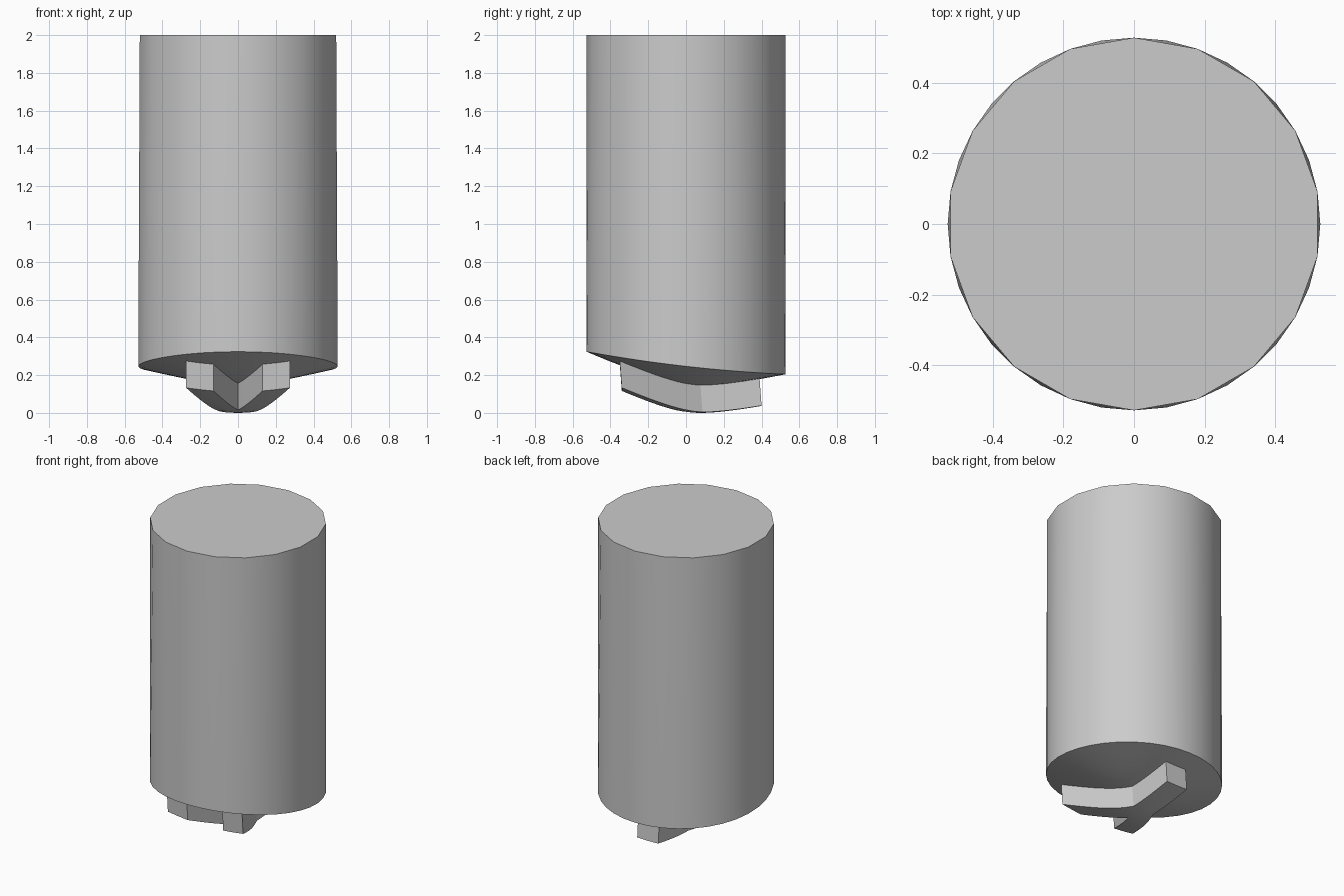
import bpy, bmesh, math
from mathutils import Vector

if "Cube" in bpy.data.objects:
    bpy.data.objects.remove(bpy.data.objects["Cube"])

R = 0.528           # body radius
TOP_N, RIM_N = 18, 36


def nose_z(x, y):
    """Height of the tilted, rounded-cone end surface."""
    g = math.sqrt(x * x + y * y + 0.02)
    return 0.247 - 0.25 * (0.5485 - g) - 0.1135 * y + 0.018 * (y / 0.53) ** 2


def finish(bm, name, smooth_angle):
    bmesh.ops.remove_doubles(bm, verts=bm.verts, dist=1e-5)
    bmesh.ops.recalc_face_normals(bm, faces=bm.faces)
    mesh = bpy.data.meshes.new(name)
    bm.to_mesh(mesh)
    bm.free()
    obj = bpy.data.objects.new(name, mesh)
    bpy.context.collection.objects.link(obj)
    bpy.ops.object.select_all(action='DESELECT')
    obj.select_set(True)
    bpy.context.view_layer.objects.active = obj
    bpy.ops.object.shade_smooth_by_angle(angle=math.radians(smooth_angle))
    return obj


def ring(n, r):
    return [(r * math.cos(math.pi / 2 + 2 * math.pi * i / n),
             r * math.sin(math.pi / 2 + 2 * math.pi * i / n)) for i in range(n)]


# Cylindrical shaft: 18-sided top, finer rim, rounded-cone underside
bm = bmesh.new()
top = [bm.verts.new((x, y, 2.0)) for x, y in ring(TOP_N, R)]
bm.faces.new(top)
rings = [[bm.verts.new((x, y, nose_z(x, y))) for x, y in ring(RIM_N, R * f)]
         for f in (1, 0.8, 0.6, 0.42, 0.26, 0.12)]
rim = rings[0]
for i in range(TOP_N):
    a, b = top[i], top[(i + 1) % TOP_N]
    p, q, r = rim[2 * i], rim[2 * i + 1], rim[(2 * i + 2) % RIM_N]
    bm.faces.new((a, p, q))
    bm.faces.new((a, q, b))
    bm.faces.new((b, q, r))
for outer, inner in zip(rings, rings[1:]):
    for i in range(RIM_N):
        j = (i + 1) % RIM_N
        bm.faces.new((outer[i], outer[j], inner[j], inner[i]))
tip = bm.verts.new((0, 0, nose_z(0, 0)))
for i in range(RIM_N):
    bm.faces.new((rings[-1][i], rings[-1][(i + 1) % RIM_N], tip))
finish(bm, "shaft", 30)

# Three-armed ridge: one arm to the back, two splayed to the front
A, B, C = Vector((0, -0.066)), Vector((0.077, 0.075)), Vector((-0.077, 0.075))
arms = [(B, C, Vector((0.077, 0.388)), Vector((-0.077, 0.388))),
        (A, B, Vector((0.13, -0.352)), Vector((0.275, -0.352))),
        (C, A, Vector((-0.275, -0.352)), Vector((-0.13, -0.352)))]
STEPS, ACROSS = 8, 4
bm = bmesh.new()


def patch(f, a, b):
    """Grid vertices, sampled at f(u, v)."""
    grid = [[bm.verts.new((*f(i / a, j / b), 0)) for j in range(b + 1)]
            for i in range(a + 1)]
    for i in range(a):
        for j in range(b):
            bm.faces.new((grid[i][j], grid[i + 1][j],
                          grid[i + 1][j + 1], grid[i][j + 1]))


hub = bm.verts.new((*((A + B + C) / 3), 0))
for p, q, pe, qe in arms:
    patch(lambda u, v: p.lerp(pe, u).lerp(q.lerp(qe, u), v), STEPS, ACROSS)
    edge = [bm.verts.new((*p.lerp(q, k / ACROSS), 0)) for k in range(ACROSS + 1)]
    for k in range(ACROSS):
        bm.faces.new((hub, edge[k], edge[k + 1]))
bmesh.ops.remove_doubles(bm, verts=bm.verts, dist=1e-5)
bmesh.ops.recalc_face_normals(bm, faces=bm.faces)

# Give the outline depth: lower face follows the nose, upper face sits inside it
low = list(bm.verts)
res = bmesh.ops.extrude_face_region(bm, geom=list(bm.faces), use_keep_orig=True)
high = [g for g in res["geom"] if isinstance(g, bmesh.types.BMVert)]
drop = min(nose_z(v.co.x, v.co.y) for v in low)
for v in high:
    v.co.z = nose_z(v.co.x, v.co.y) + 0.02
for v in low:
    v.co.z = nose_z(v.co.x, v.co.y) - drop
    v.co.y += 0.012
finish(bm, "cutting_ridge", 20)
